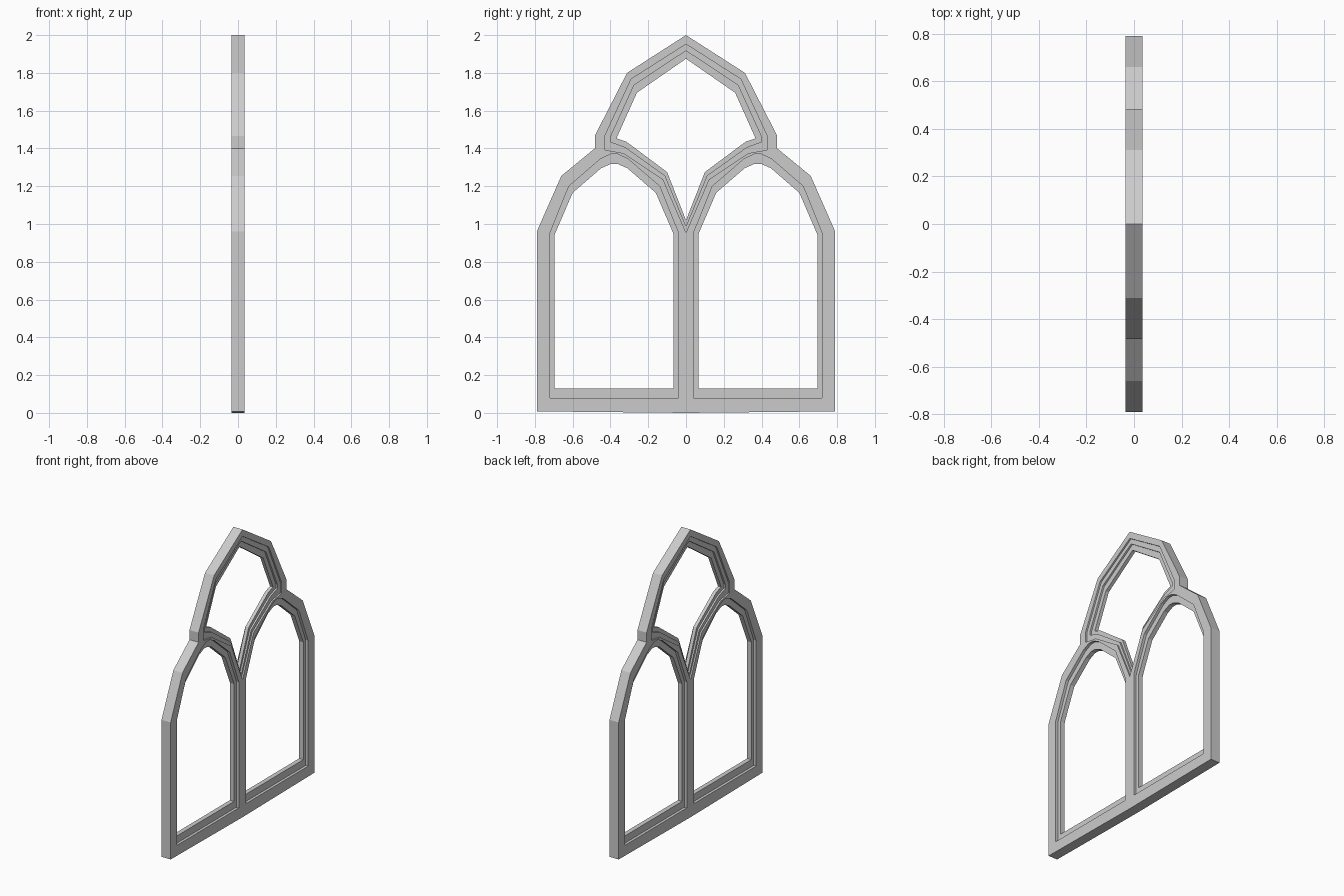
import bpy, bmesh

if "Cube" in bpy.data.objects:
    bpy.data.objects.remove(bpy.data.objects["Cube"])

H = 0.035  # half thickness of the frame


def mirror(half):
    """Closed symmetric loop from a left half running bottom centre to top centre."""
    return half + [(-y, z) for y, z in reversed(half) if abs(y) > 1e-6]


def shift(pts, centre, side):
    return [((y + centre) * side, z) for y, z in pts]


def sweep(bm, rings):
    """Bridge successive (loop, x) rings; return edges of the first and last ring."""
    vs = [[bm.verts.new((x, y, z)) for y, z in loop] for loop, x in rings]
    n = len(vs[0])
    for a, b in zip(vs, vs[1:]):
        for i in range(n):
            j = (i + 1) % n
            bm.faces.new((a[i], a[j], b[j], b[i]))
    return [[bm.edges.get((r[i], r[(i + 1) % n])) for i in range(n)]
            for r in (vs[0], vs[-1])]


def stepped(loops, depths):
    """Moulding section: each loop steps in towards the middle plane, then back out."""
    front = []
    for k, loop in enumerate(loops):
        if k:
            front.append((loop, depths[k]))
        else:
            front.append((loop, H))
        if k + 1 < len(loops):
            front.append((loop, depths[k + 1]))
    return front + [(l, -x) for l, x in reversed(front)]


# Outer silhouette
outline = mirror([(0, 0), (-0.79, 0.008), (-0.79, 0.96), (-0.66, 1.255),
                  (-0.483, 1.40), (-0.483, 1.467), (-0.312, 1.80), (0, 2.0)])

# Lancet opening, about its own centre line
lancet = [mirror([(-0.34, 0.08), (-0.34, 0.953), (-0.24, 1.20),
                  (-0.072, 1.345), (-0.018, 1.37)]),
          mirror([(-0.315, 0.13), (-0.315, 0.945), (-0.22, 1.165),
                  (-0.07, 1.295), (-0.018, 1.318)])]

# Upper tracery opening, two steps
tracery = [mirror([(0, 0.955), (-0.122, 1.237), (-0.33, 1.375), (-0.43, 1.392),
                   (-0.43, 1.465), (-0.29, 1.767), (0, 1.952)]),
           mirror([(0, 0.988), (-0.111, 1.256), (-0.322, 1.407), (-0.40, 1.435),
                   (-0.40, 1.46), (-0.275, 1.735), (0, 1.917)]),
           mirror([(0, 1.02), (-0.10, 1.275), (-0.315, 1.435), (-0.368, 1.453),
                   (-0.363, 1.465), (-0.26, 1.695), (0, 1.875)])]

bm = bmesh.new()
sections = [[(outline, H), (outline, -H)],
            stepped(tracery, [H, 0.024, 0.012])]
for side in (-1, 1):
    sections.append(stepped([shift(l, 0.38, side) for l in lancet], [H, 0.016]))
borders = [sweep(bm, s) for s in sections]

# Flat front and back faces between outline and openings
for k in (0, 1):
    edges = [e for b in borders for e in b[k]]
    bmesh.ops.triangle_fill(bm, edges=edges, use_beauty=True,
                            normal=(1 - 2 * k, 0, 0))
bmesh.ops.recalc_face_normals(bm, faces=bm.faces[:])

mesh = bpy.data.meshes.new("window_frame")
bm.to_mesh(mesh)
bm.free()
frame = bpy.data.objects.new("window_frame", mesh)
bpy.context.collection.objects.link(frame)
